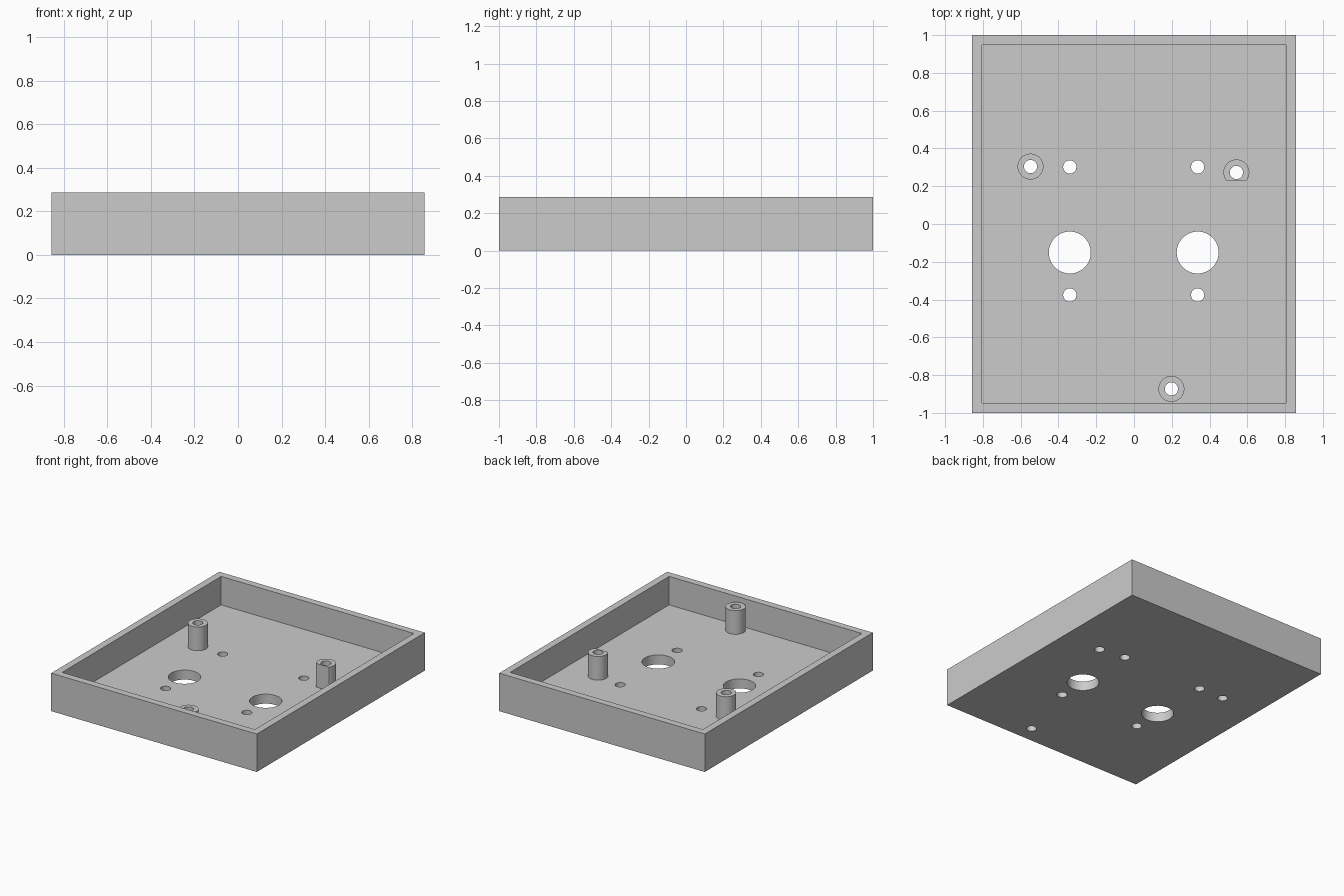
import bpy
import math

if "Cube" in bpy.data.objects:
    bpy.data.objects.remove(bpy.data.objects["Cube"], do_unlink=True)

WIDTH, LENGTH, HEIGHT = 1.714, 2.0, 0.286
WALL, FLOOR, POST_TOP = 0.0535, 0.0714, 0.25
POST_R, HOLE_R, BIG_R = 0.0685, 0.035, 0.111

grey = bpy.data.materials.new("plain_grey")
grey.use_nodes = True
grey.diffuse_color = (0.6, 0.6, 0.6, 1)
grey.node_tree.nodes["Principled BSDF"].inputs["Base Color"].default_value = (0.6, 0.6, 0.6, 1)


def box(name, size, centre):
    bpy.ops.mesh.primitive_cube_add(size=1, location=centre)
    ob = bpy.context.object
    ob.name = name
    ob.scale = size
    bpy.ops.object.transform_apply(location=True, rotation=False, scale=True)
    ob.data.materials.append(grey)
    return ob


def cylinder(name, radius, x, y, bottom, top):
    bpy.ops.mesh.primitive_cylinder_add(vertices=48, radius=radius, depth=top - bottom,
                                        location=(x, y, (bottom + top) / 2))
    ob = bpy.context.object
    ob.name = name
    ob.data.materials.append(grey)
    return ob


def cut(target, cutter):
    """Subtract the cutter from the target, then discard the cutter."""
    cutter.hide_render = True
    mod = target.modifiers.new("cut", "BOOLEAN")
    mod.operation = "DIFFERENCE"
    mod.solver = "EXACT"
    mod.object = cutter
    bpy.context.view_layer.objects.active = target
    bpy.ops.object.modifier_apply(modifier=mod.name)
    bpy.data.objects.remove(cutter, do_unlink=True)


def drill(target, radius, x, y):
    cut(target, cylinder("drill", radius, x, y, -0.1, HEIGHT + 0.1))


def finish(ob):
    bpy.ops.object.select_all(action="DESELECT")
    ob.select_set(True)
    bpy.context.view_layer.objects.active = ob
    bpy.ops.object.shade_smooth_by_angle(angle=math.radians(30))


# Open tray with a thick floor
tray = box("tray", (WIDTH, LENGTH, HEIGHT), (0, 0, HEIGHT / 2))
cut(tray, box("cavity", (WIDTH - 2 * WALL, LENGTH - 2 * WALL, HEIGHT),
              (0, 0, FLOOR + HEIGHT / 2)))

# Large openings, each with a screw hole behind and in front
for x in (-0.34, 0.337):
    drill(tray, BIG_R, x, -0.151)
    for y in (0.302, -0.376):
        drill(tray, HOLE_R, x, y)

# Hollow mounting posts, drilled through the floor
posts = {"right_post": (-0.548, 0.304),
         "left_post": (0.542, 0.273),
         "front_post": (0.198, -0.873)}
for name, (x, y) in posts.items():
    post = cylinder(name, POST_R, x, y, FLOOR, POST_TOP)
    drill(post, HOLE_R, x, y)
    drill(tray, HOLE_R, x, y)
    if name == "left_post":  # flat on the front side
        cut(post, box("flat", (0.3, 0.1, 1), (x, y - 0.042 - 0.05, 0.2)))
    finish(post)

finish(tray)
